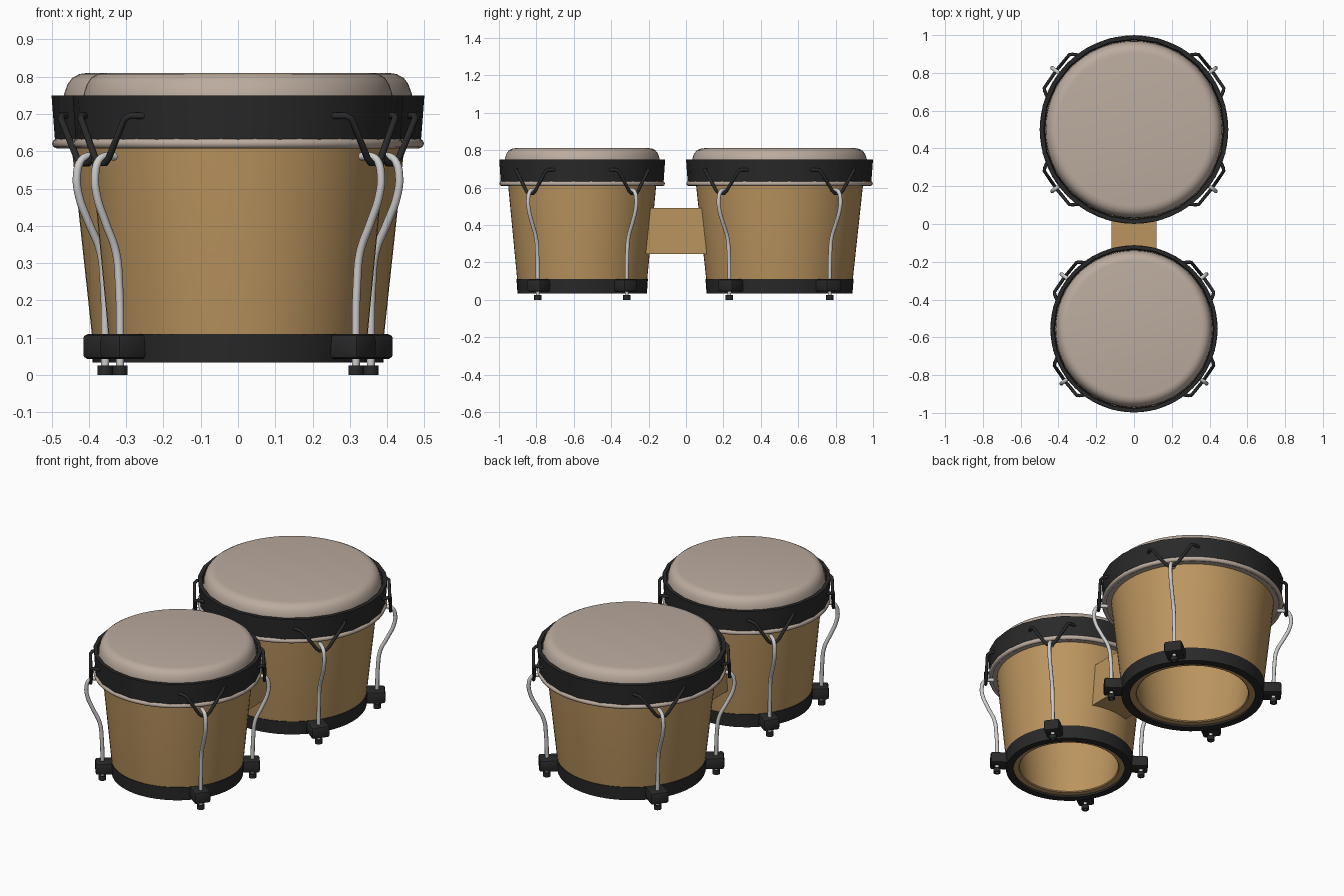
import bpy, bmesh, math
from mathutils import Vector

if "Cube" in bpy.data.objects:
    bpy.data.objects.remove(bpy.data.objects["Cube"])

def mat(name, col):
    m = bpy.data.materials.new(name)
    m.diffuse_color = (*col, 1)
    m.use_nodes = True
    m.node_tree.nodes["Principled BSDF"].inputs["Base Color"].default_value = m.diffuse_color
    return m

WOOD = mat("wood", (0.50, 0.30, 0.115))
SKIN = mat("drum_skin", (0.50, 0.41, 0.345))
BLACK = mat("black_metal", (0.022, 0.022, 0.022))
STEEL = mat("steel", (0.60, 0.60, 0.60))

def finish(name, bm, material, angle=35):
    bmesh.ops.recalc_face_normals(bm, faces=bm.faces)
    me = bpy.data.meshes.new(name)
    bm.to_mesh(me)
    bm.free()
    me.materials.append(material)
    ob = bpy.data.objects.new(name, me)
    bpy.context.collection.objects.link(ob)
    bpy.ops.object.select_all(action='DESELECT')
    ob.select_set(True)
    bpy.context.view_layer.objects.active = ob
    bpy.ops.object.shade_smooth_by_angle(angle=math.radians(angle))
    return ob

def lathe(name, profile, material, cx, cy, s, segs=64, closed=True, angle=35):
    """Revolve an (r, z) profile about a vertical axis; s scales the radius."""
    bm = bmesh.new()
    vs = [bm.verts.new((r * s, 0, z)) for r, z in profile]
    edges = [bm.edges.new(p) for p in zip(vs, vs[1:])]
    if closed:
        edges.append(bm.edges.new((vs[-1], vs[0])))
    bmesh.ops.spin(bm, geom=vs + edges, cent=(0, 0, 0), axis=(0, 0, 1),
                   angle=2 * math.pi, steps=segs, use_merge=True)
    bmesh.ops.remove_doubles(bm, verts=bm.verts, dist=1e-5)
    bmesh.ops.translate(bm, verts=bm.verts, vec=(cx, cy, 0))
    return finish(name, bm, material, angle)

def tube(name, pts, radius, material, smooth):
    """Round wire through points, as a mesh."""
    cu = bpy.data.curves.new(name, 'CURVE')
    cu.dimensions = '3D'
    cu.bevel_depth = radius
    cu.bevel_resolution = 3
    cu.use_fill_caps = True
    cu.resolution_u = 5
    if smooth:
        sp = cu.splines.new('BEZIER')
        sp.bezier_points.add(len(pts) - 1)
        for bp, p in zip(sp.bezier_points, pts):
            bp.co = p
            bp.handle_left_type = bp.handle_right_type = 'AUTO'
    else:
        sp = cu.splines.new('POLY')
        sp.points.add(len(pts) - 1)
        for q, p in zip(sp.points, pts):
            q.co = (*p, 1)
    ob = bpy.data.objects.new(name, cu)
    bpy.context.collection.objects.link(ob)
    cu.materials.append(material)
    bpy.ops.object.select_all(action='DESELECT')
    ob.select_set(True)
    bpy.context.view_layer.objects.active = ob
    bpy.ops.object.convert(target='MESH')
    bpy.ops.object.shade_smooth_by_angle(angle=math.radians(50))

def box(name, lo, hi, material, bevel=0, place=None):
    bm = bmesh.new()
    bmesh.ops.create_cube(bm, size=1)
    for v in bm.verts:
        v.co = [(a + b) / 2 + c * (b - a) for a, b, c in zip(lo, hi, v.co)]
    if bevel:
        bmesh.ops.bevel(bm, geom=bm.edges[:], offset=bevel, segments=2,
                        profile=0.5, affect='EDGES')
    if place:
        for v in bm.verts:
            v.co = place(*v.co)
    return finish(name, bm, material)

ROD = [(.446, .004), (.446, .12), (.450, .24), (.462, .33), (.502, .41),
       (.534, .48), (.541, .535), (.527, .575), (.505, .586), (.465, .586)]

# local (outward, sideways, z) half of the V bracket, from hoop to bottom
CLAW = [(.455, .148, .695), (.500, .122, .695), (.512, .110, .688),
        (.515, .034, .582), (.516, .018, .568)]

def drum(label, cx, cy, s):
    # wooden shell, open at the bottom
    lathe(label + "_shell", [(.345, .045), (.382, .045), (.392, .11), (.446, .61),
          (.452, .70), (.40, .74), (.305, .05), (.31, .045)], WOOD, cx, cy, s)
    # skin head with rounded shoulder
    lathe(label + "_head", [(0, .81), (.405, .81), (.425, .807), (.444, .797), (.457, .78),
          (.466, .755), (.470, .72), (.470, .63), (.448, .63), (.448, .72), (.41, .79), (0, .79)],
          SKIN, cx, cy, s, closed=False)
    # rolled skin edge under the hoop
    lathe(label + "_skin_bead", [(.485 + .014 * math.cos(a * math.pi / 4),
          .621 + .0135 * math.sin(a * math.pi / 4)) for a in range(8)],
          SKIN, cx, cy, s, angle=60)
    lathe(label + "_bead_seat", [(.44, .612), (.485, .612), (.485, .634), (.44, .634)],
          SKIN, cx, cy, s)
    # black tension hoop
    lathe(label + "_hoop", [(.472, .632), (.491, .632), (.500, .75), (.478, .75)],
          BLACK, cx, cy, s, segs=24)
    # black bottom ring
    lathe(label + "_bottom_ring", [(.345, .033), (.390, .033), (.396, .11), (.38, .11),
          (.375, .05), (.345, .05)], BLACK, cx, cy, s, segs=48)
    # four sets of tuning hardware
    base = math.radians(37)
    for i, ang in enumerate((base, math.pi - base, math.pi + base, -base)):
        ca, sa = math.cos(ang), math.sin(ang)

        def place(u, v, z):
            return Vector((cx + s * (u * ca - v * sa), cy + s * (u * sa + v * ca), z))

        tube(f"{label}_rod_{i}", [place(u, 0, z) for u, z in ROD], .0108, STEEL, True)
        pts = CLAW + [(u, -v, z) for u, v, z in reversed(CLAW)]
        tube(f"{label}_claw_{i}", [place(*p) for p in pts], .009, BLACK, False)
        box(f"{label}_lug_{i}", (.375, -.05, .043), (.488, .05, .110), BLACK, .012, place)
        c = place(.446, 0, 0)
        lathe(f"{label}_nut_{i}", [(.009, 0), (.020, 0), (.020, .025), (.009, .025)],
              BLACK, c.x, c.y, 1, segs=12)

drum("large_drum", 0, .5, 1.0)
drum("small_drum", 0, -.555, .887)

# wooden block joining the drums
box("joining_block", (-.118, -.215, .245), (.118, .115, .49), WOOD)
